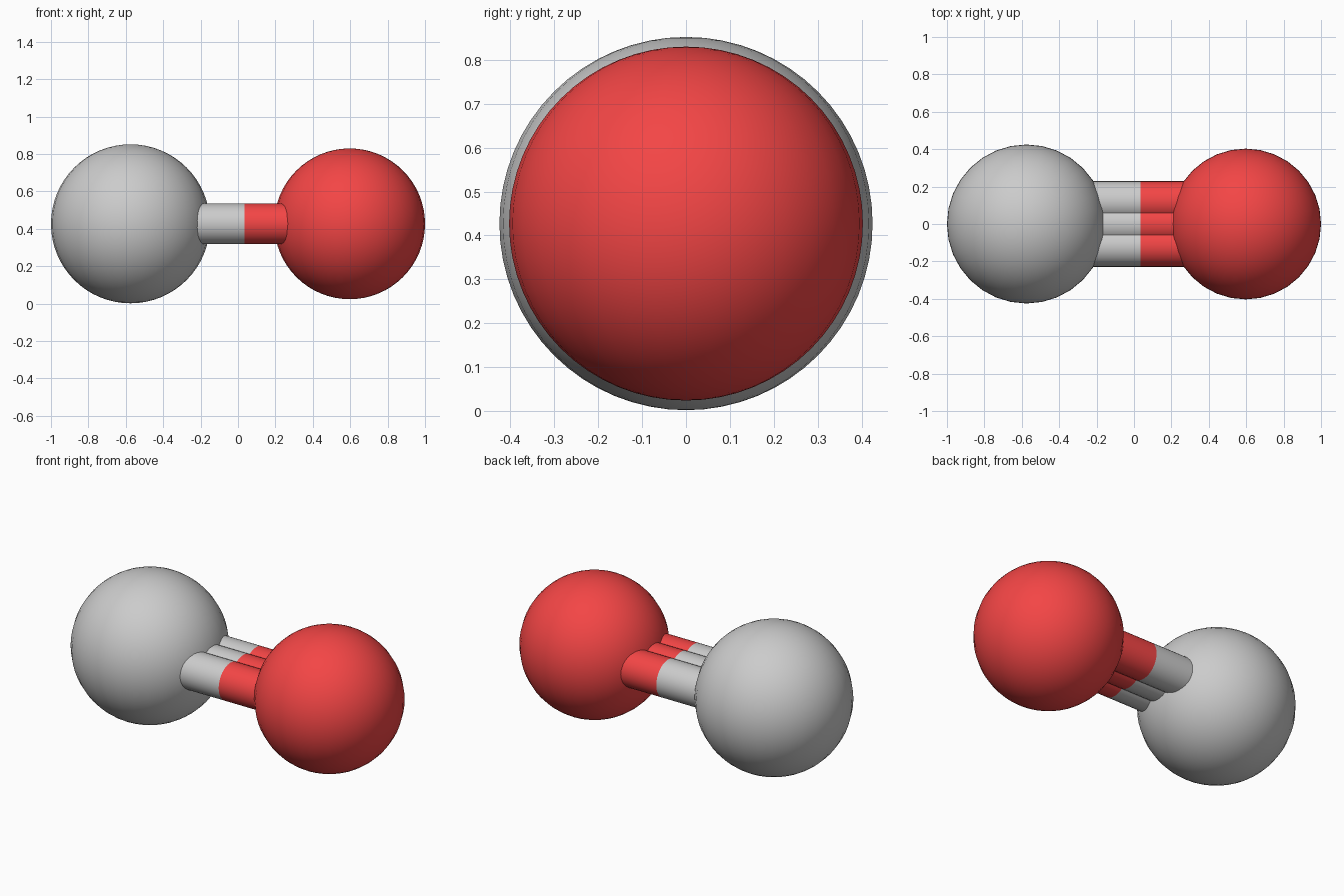
import bpy
from math import pi, radians

if "Cube" in bpy.data.objects:
    bpy.data.objects.remove(bpy.data.objects["Cube"])

Z = 0.427            # height of the molecule axis
SPLIT_X = 0.034      # where the bond colour changes

red = bpy.data.materials.new("red")
red.diffuse_color = (0.9, 0.06, 0.06, 1)
red.use_nodes = True
red.node_tree.nodes["Principled BSDF"].inputs["Base Color"].default_value = red.diffuse_color


def finish(name, mat):
    ob = bpy.context.object
    ob.name = name
    bpy.ops.object.shade_smooth_by_angle(angle=radians(40))
    if mat:
        ob.data.materials.append(mat)


def atom(name, x, radius, mat=None):
    bpy.ops.mesh.primitive_uv_sphere_add(
        segments=32, ring_count=32, radius=radius, location=(x, 0, Z))
    finish(name, mat)


def rod(name, x0, x1, y, mat=None):
    bpy.ops.mesh.primitive_cylinder_add(
        vertices=32, radius=0.109, depth=x1 - x0,
        location=((x0 + x1) / 2, y, Z), rotation=(0, pi / 2, 0))
    finish(name, mat)


# Two atoms
CARBON_X, OXYGEN_X = -0.575, 0.597
atom("carbon_atom", CARBON_X, 0.425)
atom("oxygen_atom", OXYGEN_X, 0.403, red)

# Triple bond: three overlapping rods side by side, each in two colours
for label, y in (("front", -0.12), ("middle", 0), ("back", 0.12)):
    rod(f"{label}_bond_carbon_half", CARBON_X, SPLIT_X, y)
    rod(f"{label}_bond_oxygen_half", SPLIT_X, OXYGEN_X, y, red)
